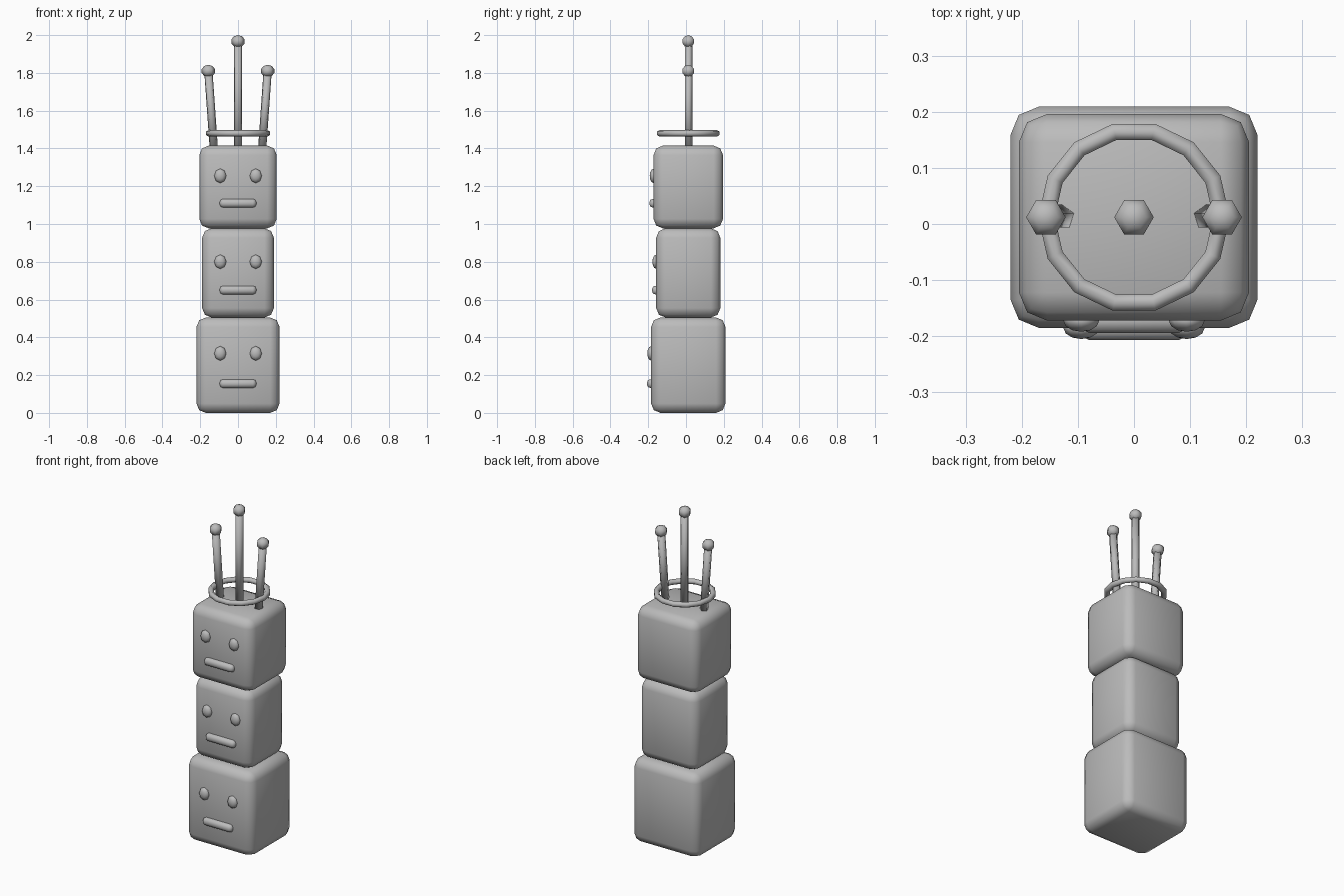
import bpy, bmesh, math
from mathutils import Matrix, Vector

cube = bpy.data.objects.get("Cube")
if cube:
    bpy.data.objects.remove(cube, do_unlink=True)

CY = 0.012  # depth of the shared vertical axis

grey = bpy.data.materials.new("plain_grey")
grey.use_nodes = True
colour = (0.5, 0.5, 0.5, 1)
grey.diffuse_color = colour
grey.node_tree.nodes["Principled BSDF"].inputs["Base Color"].default_value = colour


def finish(name, bm):
    mesh = bpy.data.meshes.new(name)
    bm.to_mesh(mesh)
    bm.free()
    mesh.materials.append(grey)
    mesh.shade_smooth()
    obj = bpy.data.objects.new(name, mesh)
    bpy.context.collection.objects.link(obj)
    return obj


def rounded_box(name, centre, size, radius):
    bm = bmesh.new()
    bmesh.ops.create_cube(bm, size=1, matrix=Matrix.Translation(centre) @ Matrix.Diagonal((*size, 1)))
    bmesh.ops.bevel(bm, geom=bm.edges[:], offset=radius, segments=2, profile=0.5, affect='EDGES')
    return finish(name, bm)


def ball(name, centre, radii, sides, rings, turn):
    bm = bmesh.new()
    bmesh.ops.create_uvsphere(bm, u_segments=sides, v_segments=rings, radius=1,
                              matrix=Matrix.Translation(centre) @ Matrix.Diagonal((*radii, 1)) @ turn)
    return finish(name, bm)


def antenna(name, base, tip):
    base, tip = Vector(base), Vector(tip)
    lean = (tip.x - base.x) / (tip.z - base.z)
    shear = Matrix.Identity(4)
    shear[0][2] = lean
    bm = bmesh.new()
    bmesh.ops.create_cone(bm, cap_ends=True, segments=5, radius1=0.023, radius2=0.023,
                          depth=tip.z - base.z, matrix=Matrix.Translation((base + tip) / 2) @ shear)
    finish(name + "_rod", bm)
    ball(name + "_tip", tip, (0.037, 0.037, 0.033), 6, 5, Matrix.Rotation(math.pi / 2, 4, 'Z'))


# Three stacked heads: bottom, top, half width, half depth, eye height, mouth height
heads = {
    "lower": (0.0, 0.505, 0.22, 0.197, 0.315, 0.155),
    "middle": (0.505, 0.977, 0.19, 0.17, 0.80, 0.65),
    "upper": (0.977, 1.415, 0.205, 0.184, 1.255, 1.11),
}
for name, (low, high, w, d, eye_z, mouth_z) in heads.items():
    rounded_box(name + "_head", (0, CY, (low + high) / 2), (2 * w, 2 * d, high - low), 0.05)
    front = CY - d
    for side, sign in (("left", 1), ("right", -1)):
        ball(f"{name}_{side}_eye", (sign * 0.094, front, eye_z), (0.032, 0.02, 0.038), 8, 6,
             Matrix.Rotation(math.pi / 2, 4, 'X'))
    rounded_box(name + "_mouth", (0, front, mouth_z), (0.194, 0.044, 0.046), 0.018)

# Halo ring of fourteen straight segments
bm = bmesh.new()
sides, tube = 14, 6
loops = []
for i in range(sides):
    a = 2 * math.pi * i / sides
    loop = []
    for j in range(tube):
        b = 2 * math.pi * j / tube + math.pi / 6
        r = 0.156 + 0.017 * math.cos(b)
        loop.append(bm.verts.new((r * math.cos(a), CY + r * math.sin(a), 1.48 + 0.017 * math.sin(b))))
    loops.append(loop)
for i in range(sides):
    for j in range(tube):
        near, far = loops[i], loops[(i + 1) % sides]
        k = (j + 1) % tube
        bm.faces.new((near[j], far[j], far[k], near[k]))
finish("halo_ring", bm)

# Antennas
antenna("centre_antenna", (0, CY, 1.39), (0, CY, 1.967))
antenna("left_antenna", (0.128, CY, 1.4), (0.157, CY, 1.81))
antenna("right_antenna", (-0.128, CY, 1.4), (-0.157, CY, 1.81))
